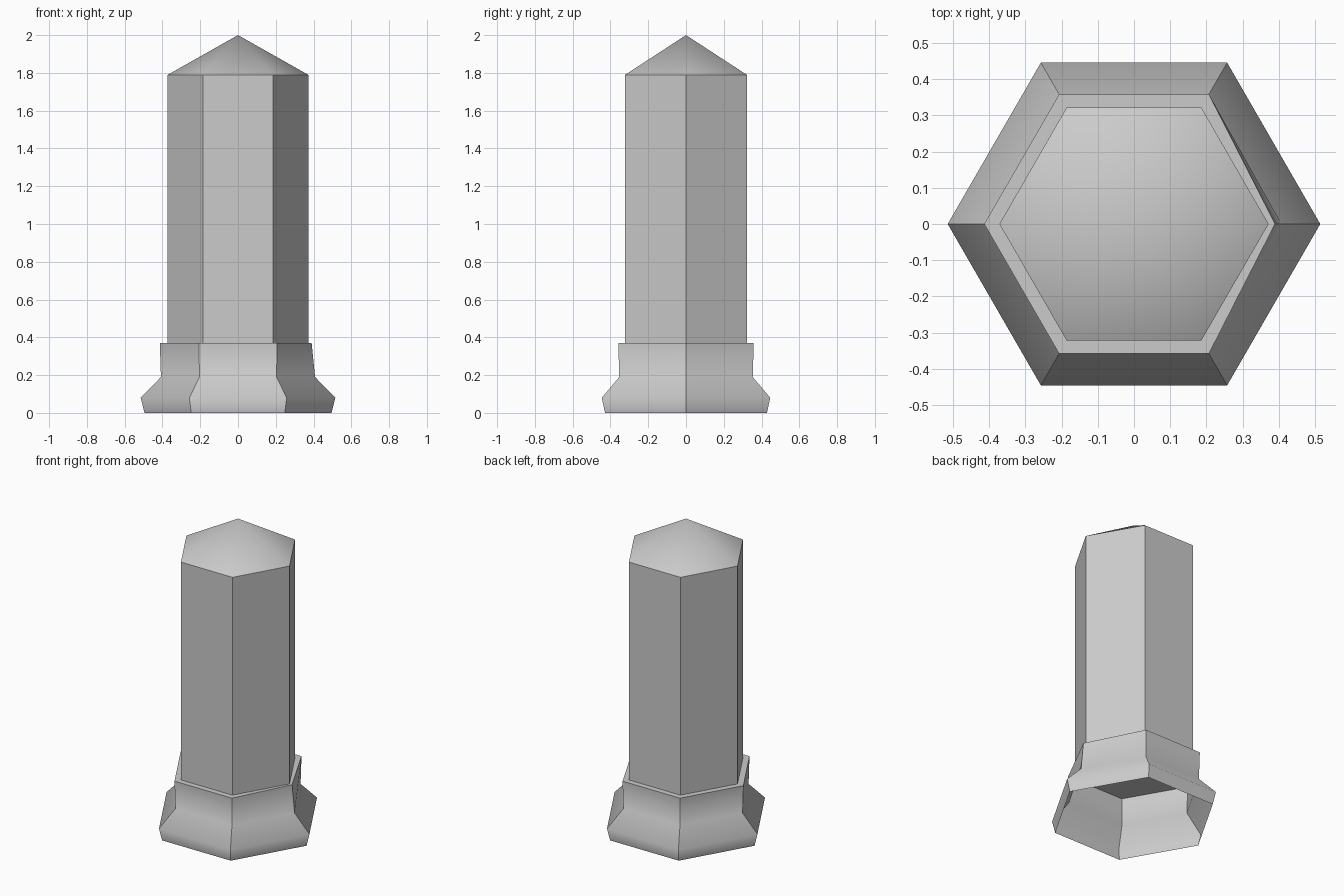
import bpy
import bmesh
from math import cos, sin, pi

cube = bpy.data.objects.get("Cube")
if cube:
    bpy.data.objects.remove(cube, do_unlink=True)

grey = bpy.data.materials.new("light_grey")
grey.use_nodes = True
colour = (0.6, 0.6, 0.6, 1)
grey.diffuse_color = colour
grey.node_tree.nodes["Principled BSDF"].inputs["Base Color"].default_value = colour


def hex_ring(bm, radius, z):
    return [bm.verts.new((radius * cos(i * pi / 3), radius * sin(i * pi / 3), z))
            for i in range(6)]


def bridge(bm, low, high):
    for i in range(6):
        j = (i + 1) % 6
        bm.faces.new((low[i], low[j], high[j], high[i]))


def sharpen(bm, a, b):
    bm.edges.get((a, b)).smooth = False


def finish(bm, name):
    for face in bm.faces:
        face.smooth = True
    mesh = bpy.data.meshes.new(name)
    bm.to_mesh(mesh)
    bm.free()
    mesh.materials.append(grey)
    obj = bpy.data.objects.new(name, mesh)
    bpy.context.collection.objects.link(obj)


# Hexagonal shaft with a softly shaded pointed cap
SHAFT_R, LEDGE_Z = 0.372, 0.37
bm = bmesh.new()
foot = hex_ring(bm, SHAFT_R, LEDGE_Z)
rim = hex_ring(bm, SHAFT_R, 1.79)
bridge(bm, foot, rim)
bm.faces.new(foot[::-1])
for edge in bm.edges:
    edge.smooth = False
tip = bm.verts.new((0, 0, 2))
for i in range(6):
    bm.faces.new((rim[i], rim[(i + 1) % 6], tip))
finish(bm, "pointed_shaft")

# Hollow flared skirt, open below, closing on the shaft with a narrow ledge
bm = bmesh.new()
profile = [(0.495, 0), (0.515, 0.08), (0.408, 0.19), (0.414, LEDGE_Z), (SHAFT_R, LEDGE_Z)]
rings = [hex_ring(bm, r, z) for r, z in profile]
rings[3][0].co.x = 0.39  # the top corner on the left is pushed in
for low, high in zip(rings, rings[1:]):
    bridge(bm, low, high)
    for a, b in zip(low, high):
        sharpen(bm, a, b)
for i in range(6):
    sharpen(bm, rings[3][i], rings[3][(i + 1) % 6])
finish(bm, "flared_skirt")
